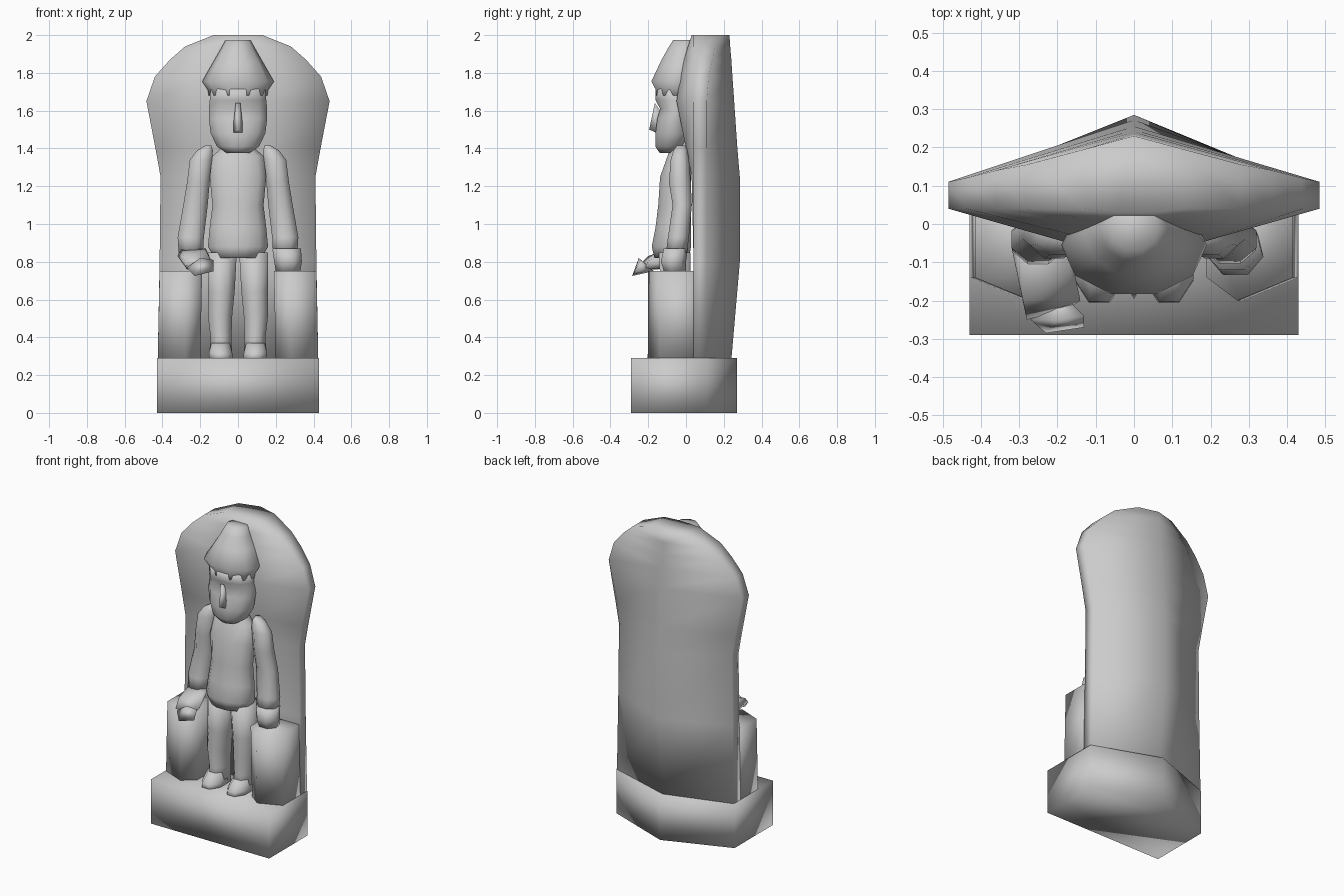
import bpy, bmesh, math


def finish(name, bm):
    bmesh.ops.recalc_face_normals(bm, faces=bm.faces)
    me = bpy.data.meshes.new(name)
    bm.to_mesh(me)
    bm.free()
    for p in me.polygons:
        p.use_smooth = True
    ob = bpy.data.objects.new(name, me)
    bpy.context.collection.objects.link(ob)
    return ob


def skin(name, rings):
    """Bridge equal-length rings of points and cap both ends."""
    bm = bmesh.new()
    rows = [[bm.verts.new(p) for p in r] for r in rings]
    n = len(rows[0])
    for a, b in zip(rows, rows[1:]):
        for i in range(n):
            j = (i + 1) % n
            bm.faces.new((a[i], a[j], b[j], b[i]))
    bm.faces.new(rows[0])
    bm.faces.new(rows[-1])
    return finish(name, bm)


def loft(name, sections, n=10, side=1):
    """Sections are (z, left x, right x, front y, back y) ellipses."""
    rings = []
    for z, x0, x1, y0, y1 in sections:
        ring = []
        for i in range(n):
            t = 2 * math.pi * (i + 0.5) / n - math.pi / 2
            ring.append((side * ((x0 + x1) / 2 + (x1 - x0) / 2 * math.cos(t)),
                         (y0 + y1) / 2 + (y1 - y0) / 2 * math.sin(t), z))
        rings.append(ring)
    return skin(name, rings)


def hull(name, pts):
    bm = bmesh.new()
    for p in pts:
        bm.verts.new(p)
    bmesh.ops.convex_hull(bm, input=bm.verts)
    return finish(name, bm)


def prism(name, outline, z0, z1, side=1, grow=0.0):
    return skin(name, [[(side * (x + s * grow), y, z) for x, y in outline]
                       for z, s in ((z0, 1), (z1, 0))])


# Plinth with a pointed back
prism("plinth", [(-.43, -.29), (.43, -.29), (.43, .11), (0, .27), (-.43, .11)], 0, .29)

# Back slab: height, half width, front centre y, rear edge y, rear ridge y
slab = [(.28, .425, .04, .11, .24), (.8, .415, .04, .11, .285), (1.25, .41, .03, .11, .285),
        (1.4, .437, 0, .11, .272), (1.65, .485, -.05, .11, .255), (1.78, .44, -.03, .12, .246),
        (1.87, .36, -.01, .14, .24), (1.94, .28, .01, .155, .234), (2.0, .13, .03, .195, .23)]
skin("back_slab", [[(-w, .04, z), (-w * .35, f, z), (w * .35, f, z), (w, .04, z),
                    (w, e, z), (0, r, z), (-w, e, z)] for z, w, f, e, r in slab])

# Torso and tunic
loft("torso", [(.82, -.13, .13, -.17, .02), (.88, -.165, .165, -.185, .03),
               (.98, -.155, .155, -.165, .03), (1.1, -.14, .14, -.15, .03),
               (1.25, -.155, .155, -.14, .03), (1.36, -.14, .14, -.1, .03),
               (1.41, -.08, .08, -.08, .03), (1.48, -.06, .06, -.08, .03)], 12)

# Head, with the eye line set back
loft("head", [(1.375, -.06, .06, -.14, -.04), (1.41, -.115, .115, -.165, 0),
              (1.48, -.15, .15, -.165, .03), (1.56, -.16, .16, -.155, .03),
              (1.61, -.16, .16, -.14, .04), (1.655, -.155, .155, -.165, .04),
              (1.72, -.15, .15, -.165, .04)], 12)
hull("nose", [(0, -.195, 1.5), (-.03, -.15, 1.48), (.03, -.15, 1.48), (-.012, -.165, 1.64),
              (.012, -.165, 1.64), (0, -.1, 1.55)])

# Tall hat
loft("hat", [(1.68, -.155, .155, -.165, .06), (1.71, -.16, .16, -.165, .06),
             (1.755, -.19, .19, -.19, .08), (1.86, -.13, .13, -.14, .1),
             (1.93, -.09, .09, -.1, .07), (1.975, -.065, .065, -.07, .05)], 10)

# Mirrored limbs and side blocks
for side, label in ((1, "right"), (-1, "left")):
    loft("arm_" + label, [(.85, .18, .32, -.11, .01), (.93, .175, .325, -.1, .02),
                          (1.1, .155, .295, -.075, .035), (1.22, .145, .275, -.095, .03),
                          (1.34, .13, .26, -.085, .02), (1.39, .13, .22, -.07, .01),
                          (1.415, .14, .175, -.05, 0)], 8, side)
    loft("leg_" + label, [(.28, .025, .16, -.16, .03), (.4, .03, .15, -.14, .03),
                          (.52, .025, .165, -.15, .03), (.64, .012, .165, -.14, .03),
                          (.85, .0, .165, -.15, .03)], 8, side)
    loft("foot_" + label, [(.28, .02, .16, -.215, 0), (.315, .025, .16, -.21, 0),
                           (.37, .04, .145, -.16, 0)], 8, side)
    prism("side_block_" + label, [(.415, .1), (.415, -.14), (.27, -.2), (.19, -.14), (.19, .1)],
          .28, .75, side, .01)

# Resting hand, and the other hand reaching forward
loft("resting_hand", [(.74, .2, .33, -.12, .0), (.8, .19, .34, -.14, .0),
                      (.87, .18, .335, -.125, .01)], 7)
hull("reaching_hand", [(-.32, -.06, .83), (-.3, -.04, .88), (-.17, -.06, .87), (-.17, -.12, .86),
                       (-.29, -.2, .83), (-.14, -.2, .8), (-.27, -.15, .76), (-.28, -.25, .78),
                       (-.17, -.22, .76), (-.25, -.03, .77)])
hull("held_item", [(-.23, -.285, .725), (-.13, -.27, .75), (-.13, -.24, .81), (-.2, -.25, .82),
                   (-.27, -.25, .77), (-.2, -.17, .75)])
